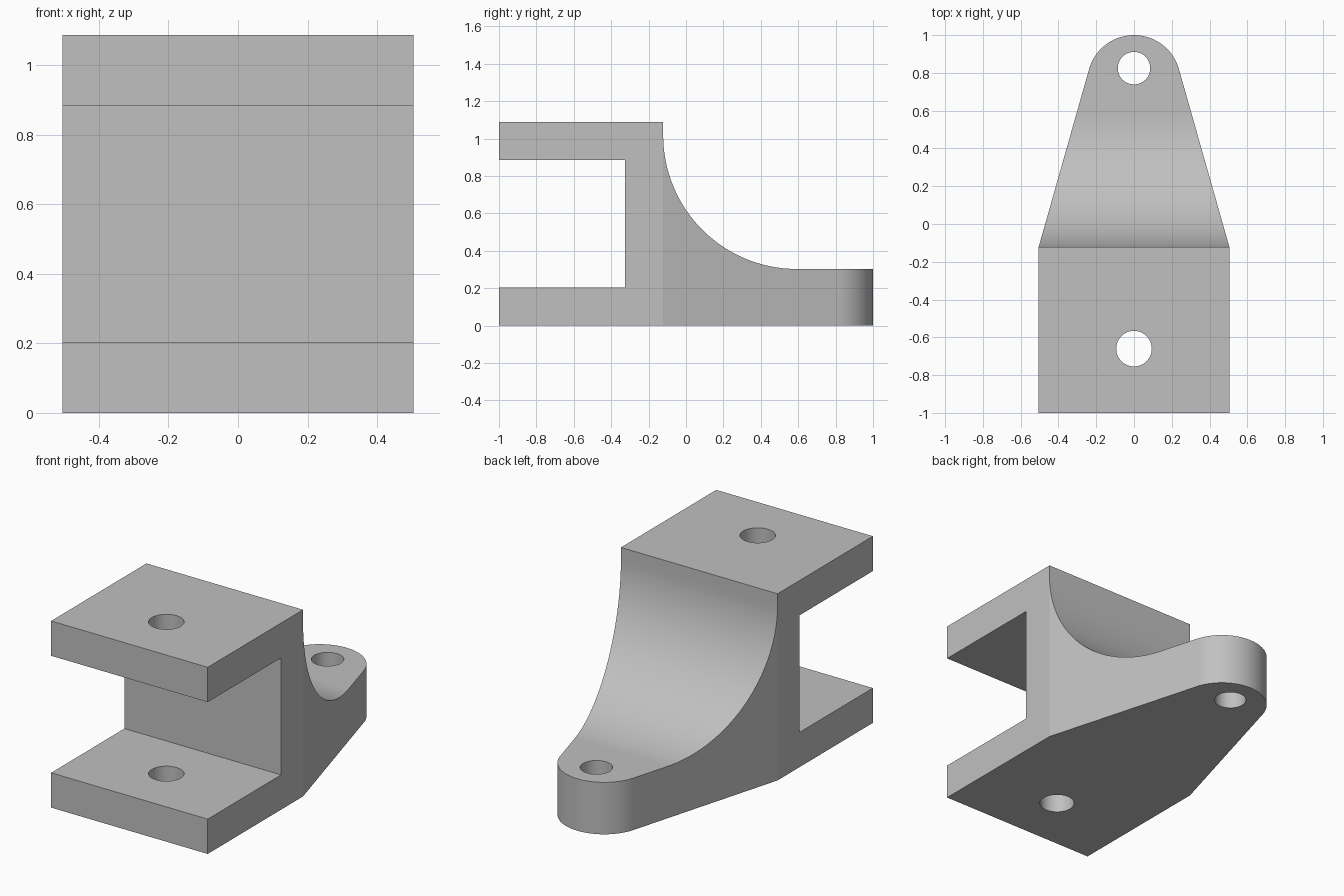
import bpy, bmesh, math
from mathutils import Vector

cube = bpy.data.objects.get("Cube")
if cube:
    bpy.data.objects.remove(cube, do_unlink=True)

# Overall dimensions
HALF_W, HEIGHT = 0.505, 1.088
FRONT, WALL_IN, WALL_OUT = -1.0, -0.325, -0.122
LOWER_TOP, UPPER_BOTTOM, TONGUE_TOP = 0.203, 0.885, 0.303
SWEEP_R = 0.715
END_R = 0.247

grey = bpy.data.materials.new("plain grey")
grey.use_nodes = True
grey.diffuse_color = (0.53, 0.53, 0.53, 1)
grey.node_tree.nodes["Principled BSDF"].inputs["Base Color"].default_value = (0.53, 0.53, 0.53, 1)


def arc(cx, cy, r, start, end, steps):
    """Points along a circular arc, angles in radians."""
    angles = [start + (end - start) * i / steps for i in range(steps + 1)]
    return [(cx + r * math.cos(a), cy + r * math.sin(a)) for a in angles]


def prism(name, points, to_3d, depth):
    """Extrude a closed 2D profile along a depth vector."""
    bm = bmesh.new()
    face = bm.faces.new([bm.verts.new(to_3d(*p)) for p in points])
    out = bmesh.ops.extrude_face_region(bm, geom=[face])
    moved = [v for v in out["geom"] if isinstance(v, bmesh.types.BMVert)]
    bmesh.ops.translate(bm, verts=moved, vec=Vector(depth))
    bmesh.ops.recalc_face_normals(bm, faces=bm.faces)
    mesh = bpy.data.meshes.new(name)
    bm.to_mesh(mesh)
    bm.free()
    mesh.materials.append(grey)
    obj = bpy.data.objects.new(name, mesh)
    bpy.context.collection.objects.link(obj)
    return obj


def combine(target, tool, operation):
    """Apply a boolean, then discard the helper."""
    tool.hide_render = True
    mod = target.modifiers.new(operation.lower(), 'BOOLEAN')
    mod.operation, mod.solver, mod.object = operation, 'EXACT', tool
    bpy.context.view_layer.objects.active = target
    bpy.ops.object.modifier_apply(modifier=mod.name)
    bpy.data.objects.remove(tool, do_unlink=True)


# Side profile: open clevis at the front, concave sweep down to the tongue
side = [(FRONT, 0), (1.1, 0), (1.1, TONGUE_TOP)]
side += arc(WALL_OUT + SWEEP_R, TONGUE_TOP + SWEEP_R, SWEEP_R, 1.5 * math.pi, math.pi, 40)
side += [(WALL_OUT, HEIGHT), (FRONT, HEIGHT), (FRONT, UPPER_BOTTOM),
         (WALL_IN, UPPER_BOTTOM), (WALL_IN, LOWER_TOP), (FRONT, LOWER_TOP)]
bracket = prism("clevis_bracket", side, lambda y, z: (-0.6, y, z), (1.2, 0, 0))

# Plan outline: straight block tapering tangentially into a rounded end
end_y = 1 - END_R
dx, dy = -HALF_W, end_y - WALL_OUT
tangent = math.atan2(-dy, -dx) + math.acos(END_R / math.hypot(dx, dy))
tangent = math.atan2(-dy, HALF_W) + math.acos(END_R / math.hypot(dx, dy))
plan = [(-HALF_W, FRONT - 0.1), (HALF_W, FRONT - 0.1), (HALF_W, WALL_OUT)]
plan += arc(0, end_y, END_R, tangent, math.pi - tangent, 40)
plan += [(-HALF_W, WALL_OUT)]
outline = prism("plan_outline", plan, lambda x, y: (x, y, -0.1), (0, 0, 1.4))
combine(bracket, outline, 'INTERSECT')

# Vertical bolt holes through the clevis and the tongue
for name, y, r in (("clevis_hole", -0.66, 0.094), ("tongue_hole", 0.825, 0.086)):
    ring = arc(0, y, r, 0, 2 * math.pi, 48)[:-1]
    hole = prism(name, ring, lambda x, y: (x, y, -0.1), (0, 0, 1.4))
    combine(bracket, hole, 'DIFFERENCE')

# Smooth curved faces, crisp edges
bpy.ops.object.select_all(action='DESELECT')
bracket.select_set(True)
bpy.context.view_layer.objects.active = bracket
bpy.ops.object.shade_smooth_by_angle(angle=math.radians(12))
weighted = bracket.modifiers.new("even_shading", 'WEIGHTED_NORMAL')
weighted.keep_sharp = True
